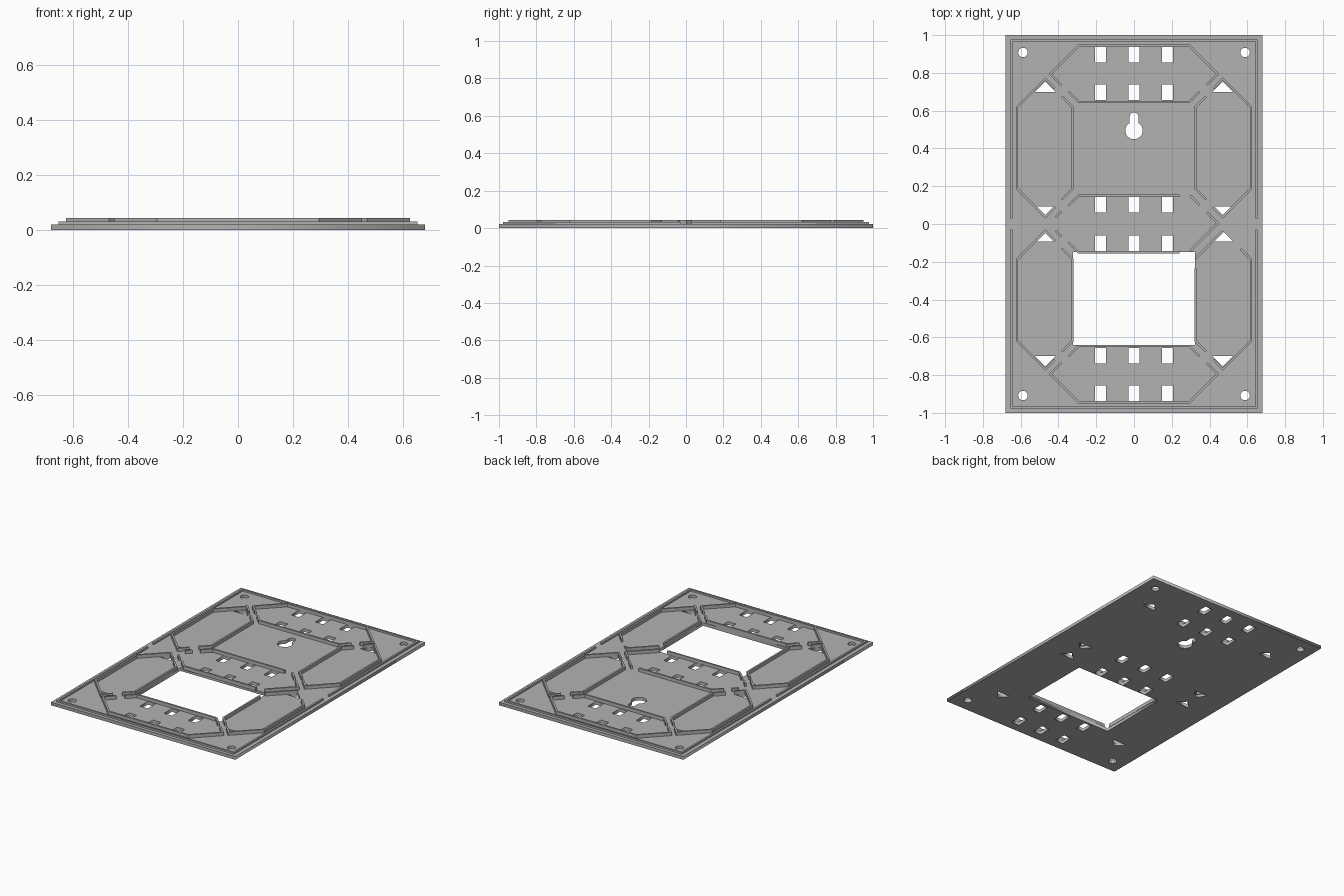
import bpy, bmesh, math
from mathutils import Vector

cube = bpy.data.objects.get("Cube")
if cube:
    bpy.data.objects.remove(cube, do_unlink=True)

grey = bpy.data.materials.new("light grey plastic")
grey.use_nodes = True
COLOUR = (0.45, 0.45, 0.45, 1)
grey.diffuse_color = COLOUR
grey.node_tree.nodes["Principled BSDF"].inputs["Base Color"].default_value = COLOUR

FLOOR, RIM_TOP, WALL_TOP, THICK = 0.021, 0.032, 0.043, 0.012


def rect(x0, x1, y0, y1):
    return [(x0, y0), (x1, y0), (x1, y1), (x0, y1)]


def arc(cx, cy, r, a0=0, a1=360, n=32):
    steps = n if a1 - a0 == 360 else n + 1
    angles = [math.radians(a0 + (a1 - a0) * i / n) for i in range(steps)]
    return [(cx + r * math.cos(a), cy + r * math.sin(a)) for a in angles]


def make_plate(name, loops, z0, z1):
    """Flat filled outline with holes, given a thickness."""
    curve = bpy.data.curves.new(name, "CURVE")
    curve.dimensions = "2D"
    curve.fill_mode = "BOTH"
    curve.extrude = (z1 - z0) / 2
    for loop in loops:
        spline = curve.splines.new("POLY")
        spline.points.add(len(loop) - 1)
        for point, (x, y) in zip(spline.points, loop):
            point.co = (x, y, 0, 1)
        spline.use_cyclic_u = True
    curve.materials.append(grey)
    obj = bpy.data.objects.new(name, curve)
    obj.location.z = (z0 + z1) / 2
    bpy.context.collection.objects.link(obj)
    bpy.ops.object.select_all(action="DESELECT")
    obj.select_set(True)
    bpy.context.view_layer.objects.active = obj
    bpy.ops.object.convert(target="MESH")


def make_walls(name, paths, top):
    """Thin upright ribs along open paths, with mitred corners."""
    bm = bmesh.new()
    for path in paths:
        pts = [Vector(p) for p in path]
        dirs = [(b - a).normalized() for a, b in zip(pts, pts[1:])]
        rings = []
        for i, p in enumerate(pts):
            before, after = dirs[max(i - 1, 0)], dirs[min(i, len(dirs) - 1)]
            along = (before + after).normalized()
            side = Vector((-along.y, along.x)) * THICK / 2 / along.dot(after)
            rings.append([bm.verts.new((q.x, q.y, z)) for q, z in (
                (p + side, FLOOR - 0.003), (p - side, FLOOR - 0.003),
                (p - side, top), (p + side, top))])
        for a, b in zip(rings, rings[1:]):
            for i in range(4):
                j = (i + 1) % 4
                bm.faces.new((a[i], a[j], b[j], b[i]))
        bm.faces.new(rings[0])
        bm.faces.new(rings[-1][::-1])
    bmesh.ops.recalc_face_normals(bm, faces=bm.faces)
    mesh = bpy.data.meshes.new(name)
    bm.to_mesh(mesh)
    bm.free()
    mesh.materials.append(grey)
    bpy.context.collection.objects.link(bpy.data.objects.new(name, mesh))


def flip(path, sx, sy):
    return [(x * sx, y * sy) for x, y in path]


# Base plate: window, keyhole, screw holes, slots and triangular wire holes
loops = [rect(-0.68, 0.68, -1, 1), rect(-0.322, 0.322, -0.64, -0.148)]
loops.append(arc(0, 0.495, 0.046, 120, 420) + arc(0, 0.568, 0.023, 0, 180, 12))
for sx in (-1, 1):
    for sy in (-1, 1):
        loops.append(arc(sx * 0.588, sy * 0.908, 0.025))
        loops.append(flip([(0.415, 0.7), (0.525, 0.7), (0.47, 0.755)], sx, sy))
        loops.append(flip([(0.415, 0.093), (0.525, 0.093), (0.47, 0.038)], sx, sy))
for x in (-0.178, 0, 0.178):
    for y in (0.897, 0.698, 0.102):
        for sy in (-1, 1):
            loops.append(rect(x - 0.029, x + 0.029, sy * y - 0.041, sy * y + 0.041))
make_plate("base_plate", loops, 0, FLOOR)

# Low rim in two halves, with a gap at the middle of each long side
rim = [(-0.648, 0.03), (-0.648, 0.972), (0.648, 0.972), (0.648, 0.03)]
make_walls("rim", [rim, flip(rim, 1, -1)], RIM_TOP)

# Upper and lower bar compartments
outer = [(-0.385, 0.735), (-0.443, 0.793), (-0.293, 0.943),
         (0.293, 0.943), (0.443, 0.793), (0.385, 0.735)]
inner = [(-0.347, 0.7), (-0.293, 0.646), (0.293, 0.646), (0.347, 0.7)]
for name, sy in (("upper_bar_walls", 1), ("lower_bar_walls", -1)):
    make_walls(name, [flip(outer, 1, sy), flip(inner, 1, sy)], WALL_TOP)

# Side compartments; the lower right one has wire gaps
outer = [(0.42, 0.718), (0.47, 0.768), (0.62, 0.618),
         (0.62, 0.188), (0.47, 0.038), (0.42, 0.088)]
inner = [(0.382, 0.676), (0.326, 0.62), (0.326, 0.186), (0.382, 0.13)]
for name, sx, sy in (("upper_left_walls", 1, 1), ("upper_right_walls", -1, 1),
                     ("lower_right_walls", -1, -1)):
    make_walls(name, [flip(outer, sx, sy), flip(inner, sx, sy)], WALL_TOP)
gapped = [outer[:3] + [(0.62, 0.188), (0.565, 0.133)],
          [(0.47, 0.038), (0.326, 0.182)],
          inner[:2] + [(0.326, 0.235)]]
make_walls("lower_left_walls", [flip(p, 1, -1) for p in gapped], WALL_TOP)

# Middle bar compartment, open at one tip
stub = [(-0.415, 0.036), (-0.385, 0.066)]
edge = [(-0.347, 0.096), (-0.293, 0.15), (0.24, 0.15)]
middle = [stub, flip(stub, 1, -1), edge, flip(edge, 1, -1),
          [(0.297, 0.15), (0.347, 0.1)],
          [(0.385, 0.062), (0.443, 0.004), (0.297, -0.142)]]
make_walls("middle_bar_walls", middle, WALL_TOP)
